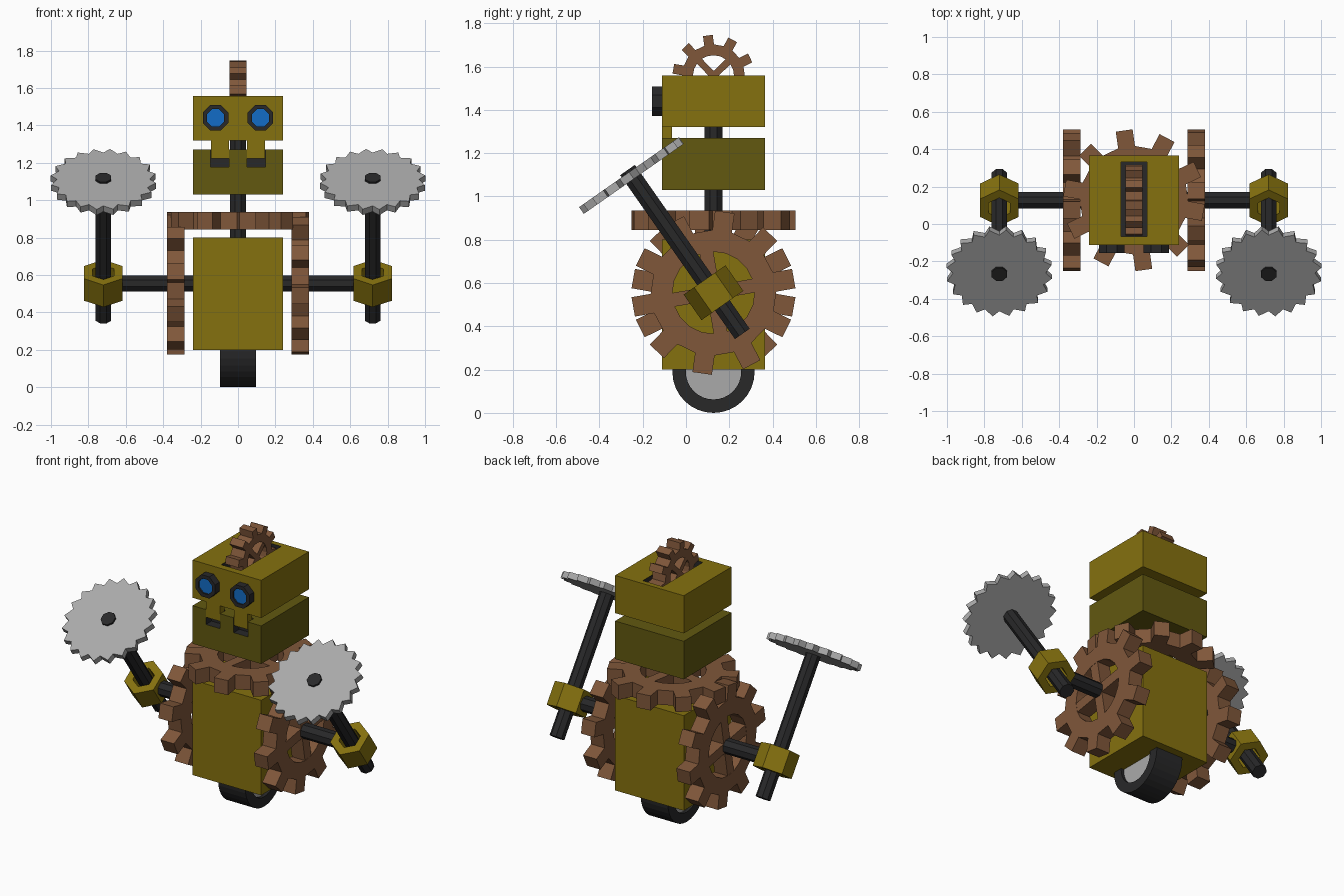
import bpy, bmesh, math
from mathutils import Matrix, Vector

if "Cube" in bpy.data.objects:
    bpy.data.objects.remove(bpy.data.objects["Cube"])

CY = 0.127          # y of the body's centre line
AXLE_Z = 0.555
T = Matrix.Translation


def material(name, rgb):
    m = bpy.data.materials.new(name)
    m.diffuse_color = (*rgb, 1)
    m.use_nodes = True
    m.node_tree.nodes["Principled BSDF"].inputs["Base Color"].default_value = m.diffuse_color
    return m


OLIVE = material("olive_metal", (0.235, 0.165, 0.0045))
DARK_OLIVE = material("dark_olive_metal", (0.122, 0.098, 0.005))
BROWN = material("brown_copper", (0.215, 0.095, 0.042))
BLACK = material("black_rubber", (0.021, 0.021, 0.022))
GREY = material("grey_steel", (0.40, 0.40, 0.40))
BLUE = material("blue_glass", (0.006, 0.15, 0.57))

# Local z to world x (local x -> y, local y -> z), and local z to world -y
TO_X = Matrix(((0, 0, 1), (1, 0, 0), (0, 1, 0))).to_4x4()
TO_FRONT = Matrix.Rotation(math.radians(90), 4, 'X')


def finish(bm, name, mats, matrix=Matrix()):
    bm.transform(matrix)
    bmesh.ops.recalc_face_normals(bm, faces=bm.faces)
    me = bpy.data.meshes.new(name)
    bm.to_mesh(me)
    bm.free()
    for m in mats:
        me.materials.append(m)
    ob = bpy.data.objects.new(name, me)
    bpy.context.collection.objects.link(ob)
    return ob


def circle(n, r, phase=0.0):
    return [(r * math.cos(phase + 2 * math.pi * i / n),
             r * math.sin(phase + 2 * math.pi * i / n)) for i in range(n)]


def add_prism(bm, pts, z0, z1):
    lo = [bm.verts.new((x, y, z0)) for x, y in pts]
    hi = [bm.verts.new((x, y, z1)) for x, y in pts]
    bm.faces.new(lo[::-1])
    bm.faces.new(hi)
    for i in range(len(pts)):
        j = (i + 1) % len(pts)
        bm.faces.new((lo[i], lo[j], hi[j], hi[i]))


def add_ring(bm, outer, inner, z0, z1):
    """Tube between two outlines with equal point counts; returns outer faces."""
    loops = [[bm.verts.new((x, y, z)) for x, y in pts]
             for pts, z in ((outer, z0), (outer, z1), (inner, z1), (inner, z0))]
    walls = []
    for i in range(len(outer)):
        j = (i + 1) % len(outer)
        for k in range(4):
            a, b = loops[k], loops[(k + 1) % 4]
            f = bm.faces.new((a[i], a[j], b[j], b[i]))
            if k == 0:
                walls.append(f)
    return walls


def prism(name, pts, z0, z1, mat, matrix=Matrix()):
    bm = bmesh.new()
    add_prism(bm, pts, z0, z1)
    return finish(bm, name, [mat], matrix)


def ring(name, outer, inner, z0, z1, mat, matrix=Matrix()):
    bm = bmesh.new()
    add_ring(bm, outer, inner, z0, z1)
    return finish(bm, name, [mat], matrix)


def box(name, x0, x1, y0, y1, z0, z1, *mats):
    bm = bmesh.new()
    add_prism(bm, [(x0, y0), (x1, y0), (x1, y1), (x0, y1)], z0, z1)
    return finish(bm, name, mats)


def cut(ob, x0, x1, y0, y1, z0, z1):
    """Cut a box out of ob; the cut walls take the second material."""
    c = box("cutter", x0, x1, y0, y1, z0, z1, *ob.data.materials)
    c.hide_render = True
    for p in c.data.polygons:
        p.material_index = 1
    mod = ob.modifiers.new("cut", 'BOOLEAN')
    mod.operation, mod.solver, mod.object = 'DIFFERENCE', 'EXACT', c
    bpy.context.view_layer.objects.active = ob
    bpy.ops.object.modifier_apply(modifier=mod.name)
    bpy.data.objects.remove(c)


def gear(name, s, thick, angle, matrix):
    """Ten-tooth gear with four spokes; s scales its radius."""
    bm = bmesh.new()
    ph = math.radians(-9)
    h = thick / 2
    walls = add_ring(bm, circle(20, 0.29 * s, ph), circle(20, 0.19 * s, ph), -h, h)
    for f in walls[::2]:
        d = f.calc_center_median().normalized() * 0.09 * s
        top = bmesh.ops.extrude_discrete_faces(bm, faces=[f])['faces'][0]
        bmesh.ops.translate(bm, verts=top.verts, vec=d)
    # crossed spokes
    w, r = 0.032 * s, 0.195 * s
    cross = []
    for k in range(4):
        c, n = math.cos(k * math.pi / 2), math.sin(k * math.pi / 2)
        cross += [(x * c - y * n, x * n + y * c) for x, y in ((r, -w), (r, w), (w, w))]
    add_prism(bm, cross, -h * 0.97, h * 0.97)
    return finish(bm, name, [BROWN], matrix @ Matrix.Rotation(math.radians(angle), 4, 'Z'))


OCT = math.pi / 8

# Body, neck and axle
box("body", -0.24, 0.24, CY - 0.238, CY + 0.238, 0.2, 0.8, OLIVE)
prism("neck", circle(8, 0.045, OCT), 0.78, 1.34, BLACK, T((0, CY, 0)))
prism("axle", circle(8, 0.047, OCT), -0.66, 0.66, BLACK, T((0, CY, AXLE_Z)) @ TO_X)

# Wheel
wheel_at = T((0, CY, 0.19)) @ TO_X
ring("tire", circle(32, 0.19), circle(32, 0.128), -0.095, 0.095, BLACK, wheel_at)
prism("wheel_hub", circle(32, 0.129), -0.075, 0.075, GREY, wheel_at)

# Gears
gear("collar_gear", 1, 0.092, 170, T((0, CY, 0.89)))
gear("right_gear", 1, 0.094, 10, T((0.333, CY, AXLE_Z)) @ TO_X)
gear("left_gear", 1, 0.094, 170, T((-0.333, CY, AXLE_Z)) @ TO_X)
gear("crest_gear", 0.5, 0.092, 134, T((0, CY, 1.557)) @ TO_X)

# Head with a slot for the crest gear, jaw with two tooth notches
head = box("head", -0.24, 0.24, CY - 0.238, CY + 0.238, 1.32, 1.558, OLIVE, BLACK)
cut(head, -0.07, 0.07, CY - 0.195, CY + 0.205, 1.345, 1.7)
jaw = box("jaw", -0.24, 0.24, CY - 0.238, CY + 0.238, 1.03, 1.27, DARK_OLIVE, BLACK)
for side, s in (("left", -1), ("right", 1)):
    x = 0.097 * s
    cut(jaw, x - 0.05, x + 0.05, -0.3, -0.055, 1.176, 1.4)
    box(side + "_tooth", x - 0.048, x + 0.048, CY - 0.238, -0.065, 1.222, 1.325, OLIVE)

    # Eyes
    eye_at = T((0.12 * s, -0.11, 1.44)) @ TO_FRONT
    ring(side + "_eye_rim", circle(8, 0.074, OCT), circle(8, 0.05, OCT), -0.005, 0.046, BLACK, eye_at)
    prism(side + "_eye_lens", circle(8, 0.051, OCT), 0, 0.036, BLUE, eye_at)

    # Arms: tilted rod through a hex nut, with a saw blade on the end
    arm_at = T((0.72 * s, CY, AXLE_Z)) @ Matrix.Rotation(math.radians(35), 4, 'X')
    prism(side + "_arm_rod", circle(8, 0.045, OCT), -0.232, 0.692, BLACK, arm_at)
    hexagon = [p for p in circle(6, 0.118, math.pi / 2)]
    ring(side + "_arm_nut", hexagon, circle(6, 0.066, math.pi / 2), -0.072, 0.072, OLIVE, arm_at)
    saw = []
    for k in range(20):
        for r, a in ((0.248, k), (0.284, k + 0.4)):
            a *= math.pi / 10
            saw.append((s * r * math.cos(a), r * math.sin(a)))
    prism(side + "_saw_blade", saw, 0.642, 0.68, GREY, arm_at)
